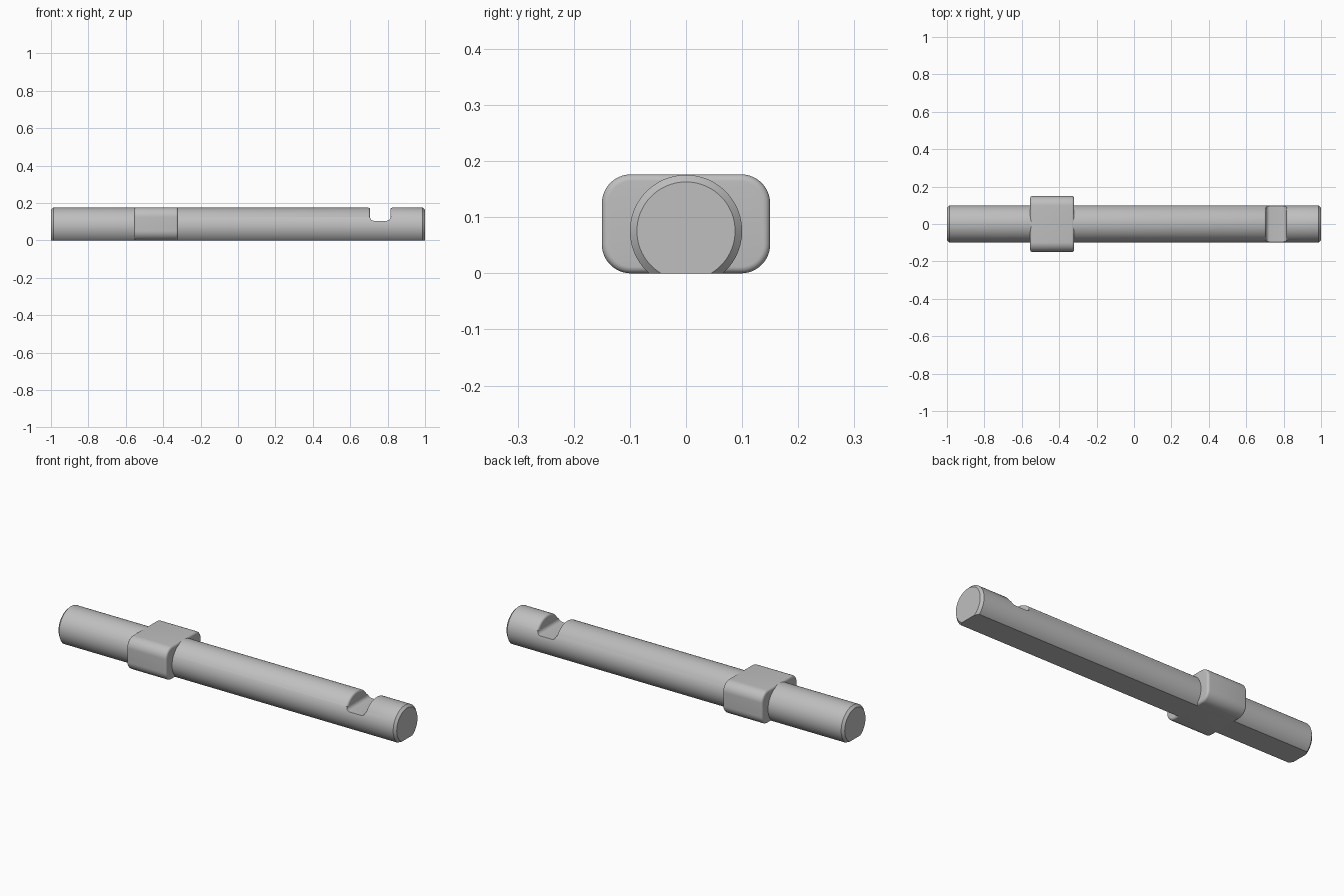
import bpy, bmesh
from math import sin, cos, pi, sqrt

if "Cube" in bpy.data.objects:
    bpy.data.objects.remove(bpy.data.objects["Cube"])

RADIUS, AXIS_Z = 0.1, 0.0755
CHAMFER = 0.0125

grey = bpy.data.materials.new("plain grey")
grey.use_nodes = True
colour = (0.52, 0.52, 0.52, 1)
grey.diffuse_color = colour
grey.node_tree.nodes["Principled BSDF"].inputs["Base Color"].default_value = colour


def make_object(name, bm):
    bmesh.ops.recalc_face_normals(bm, faces=bm.faces)
    mesh = bpy.data.meshes.new(name)
    bm.to_mesh(mesh)
    bm.free()
    mesh.materials.append(grey)
    obj = bpy.data.objects.new(name, mesh)
    bpy.context.collection.objects.link(obj)
    return obj


def activate(obj):
    bpy.ops.object.select_all(action='DESELECT')
    obj.select_set(True)
    bpy.context.view_layer.objects.active = obj


def loft(bm, sections):
    """Skin closed sections of equal length and cap both ends."""
    rings = [[bm.verts.new(p) for p in s] for s in sections]
    for a, b in zip(rings, rings[1:]):
        for i in range(len(a)):
            j = (i + 1) % len(a)
            bm.faces.new((a[i], a[j], b[j], b[i]))
    bm.faces.new(rings[0])
    bm.faces.new(rings[-1])


# Shaft: round bar with chamfered ends and a flat along the underside
def ring(x, r, n=128):
    return [(x, r * cos(2 * pi * i / n), AXIS_Z + r * sin(2 * pi * i / n))
            for i in range(n)]


bm = bmesh.new()
small = RADIUS - CHAMFER
loft(bm, [ring(-1, small), ring(-1 + CHAMFER, RADIUS),
          ring(1 - CHAMFER, RADIUS), ring(1, small)])
cut = bmesh.ops.bisect_plane(bm, geom=bm.verts[:] + bm.edges[:] + bm.faces[:],
                             plane_co=(0, 0, 0), plane_no=(0, 0, 1), clear_inner=True)
rim = [e for e in cut["geom_cut"] if isinstance(e, bmesh.types.BMEdge)]
bmesh.ops.contextual_create(bm, geom=rim)
shaft = make_object("shaft", bm)

# Notch cutter: rounded rim that follows the bar, straight walls, filleted floor
NOTCH_MID, NOTCH_HALF, FLOOR = 0.7605, 0.0545, 0.105
RIM, FILLET, STEPS = 0.012, 0.02, 6
half = []  # (distance from notch middle, bar radius, floor height)
for i in range(STEPS + 1):
    a = pi / 2 * i / STEPS
    half.append((NOTCH_HALF + RIM * (1 - sin(a)),
                 RADIUS + 0.0005 - RIM * (1 - cos(a)), FLOOR + FILLET))
for i in range(STEPS + 1):
    a = pi / 2 * i / STEPS
    half.append((NOTCH_HALF - 0.0002 - FILLET * (1 - cos(a)), 0,
                 FLOOR + FILLET * (1 - sin(a))))
stations = [(-d, r, f) for d, r, f in half] + half[::-1]

bm = bmesh.new()
COLS = 60
rows = []
for d, r, f in stations:
    row = []
    for j in range(COLS + 1):
        y = 0.24 * (j / COLS - 0.5)
        z = max(f, AXIS_Z + sqrt(max(r * r - y * y, 0)))
        row.append(bm.verts.new((NOTCH_MID + d, y, z)))
    rows.append(row)
for a, b in zip(rows, rows[1:]):
    for j in range(COLS):
        bm.faces.new((a[j], b[j], b[j + 1], a[j + 1]))
lid = bmesh.ops.extrude_face_region(bm, geom=bm.faces[:], use_keep_orig=True)
for v in lid["geom"]:
    if isinstance(v, bmesh.types.BMVert):
        v.co.z = 0.3
cutter = make_object("notch_cutter", bm)
cutter.hide_render = True

activate(shaft)
notch = shaft.modifiers.new("notch", 'BOOLEAN')
notch.operation = 'DIFFERENCE'
notch.solver = 'EXACT'
notch.object = cutter
bpy.ops.object.modifier_apply(modifier=notch.name)
bpy.data.objects.remove(cutter)

# Collar: rounded rectangular block with softened end rims
WIDTH, HEIGHT, CORNER, SOFT = 0.15, 0.1765, 0.052, 0.012


def block_section(x, inset):
    points = []
    r = CORNER - inset
    for k, (sy, sz) in enumerate(((1, 1), (-1, 1), (-1, -1), (1, -1))):
        cy = sy * (WIDTH - CORNER)
        cz = HEIGHT / 2 + sz * (HEIGHT / 2 - CORNER)
        for i in range(13):
            a = pi / 2 * (k + i / 12)
            points.append((x, cy + r * cos(a), cz + r * sin(a)))
    return points


soft = [(SOFT * (1 - sin(pi / 2 * i / 6)), SOFT * (1 - cos(pi / 2 * i / 6)))
        for i in range(7)]  # (step along x, inset), from the side to the end
bm = bmesh.new()
loft(bm, [block_section(-0.555 + SOFT - e, s) for e, s in
          [(SOFT - d, s) for d, s in soft][::-1]] +
     [block_section(-0.32 - d, s) for d, s in soft])
collar = make_object("collar", bm)

for obj in (shaft, collar):
    activate(obj)
    bpy.ops.object.shade_smooth_by_angle(angle=pi / 6)
